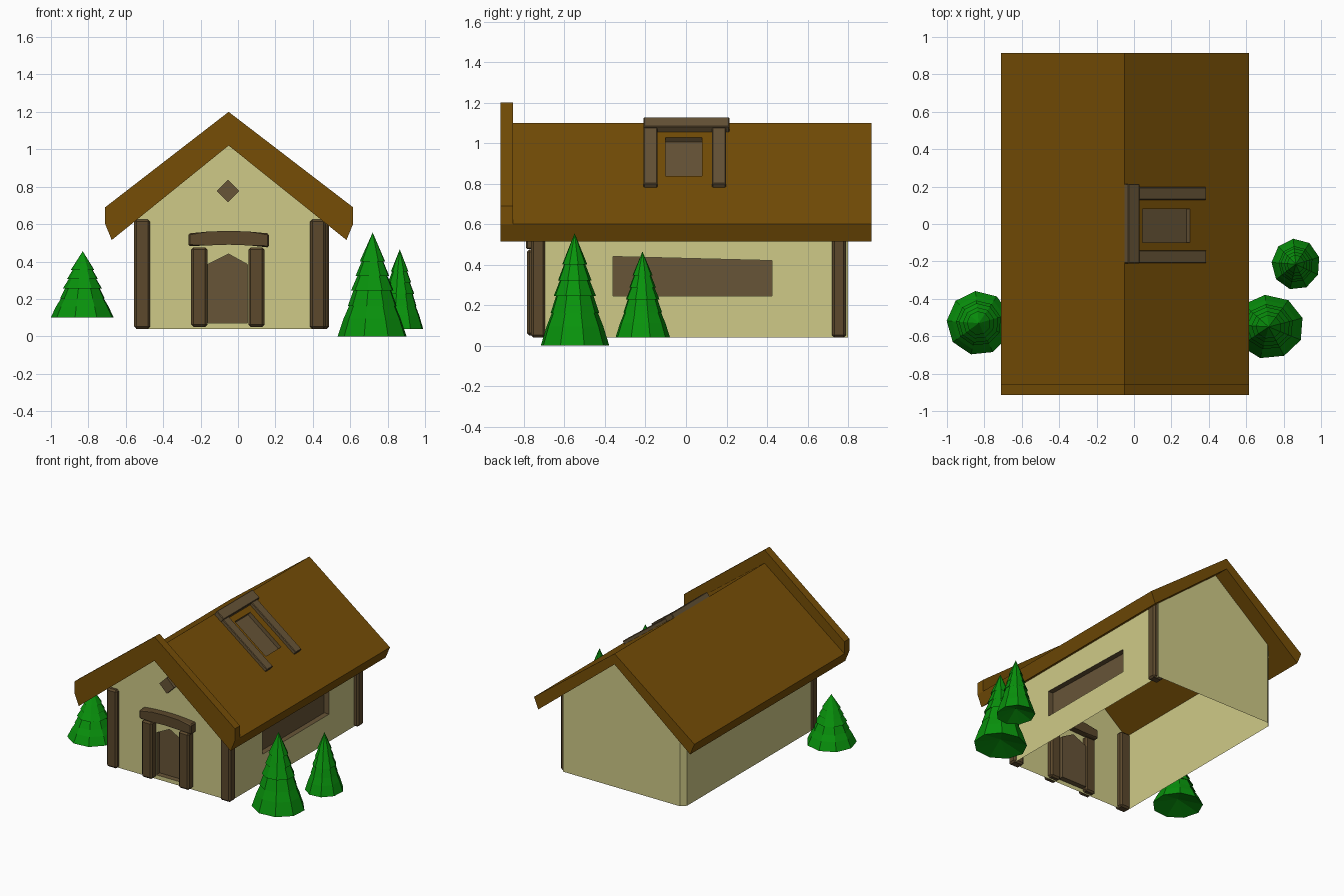
import bpy, bmesh, math
from mathutils import Vector, Matrix

cube = bpy.data.objects.get("Cube")
if cube:
    bpy.data.objects.remove(cube, do_unlink=True)


def material(name, r, g, b):
    lin = [(c / 255) ** 2.2 for c in (r, g, b)] + [1]
    m = bpy.data.materials.new(name)
    m.use_nodes = True
    m.diffuse_color = lin
    m.node_tree.nodes["Principled BSDF"].inputs["Base Color"].default_value = lin
    return m


CREAM = material("cream plaster", 206, 201, 134)
ROOF = material("roof brown", 117, 79, 15)
DARK = material("dark timber", 92, 74, 48)
WOOD = material("pale timber", 103, 85, 58)
GREEN = material("pine green", 17, 146, 20)


def finish(name, bm, *mats):
    bmesh.ops.recalc_face_normals(bm, faces=bm.faces)
    me = bpy.data.meshes.new(name)
    bm.to_mesh(me)
    bm.free()
    for m in mats:
        me.materials.append(m)
    ob = bpy.data.objects.new(name, me)
    bpy.context.collection.objects.link(ob)
    return ob


def box(name, lo, hi, mat, bevel=0.0, matrix=None):
    """Box between two corners, optionally bevelled and transformed."""
    lo, hi = Vector(lo), Vector(hi)
    bm = bmesh.new()
    bmesh.ops.create_cube(bm, size=1)
    for v in bm.verts:
        v.co = (lo + hi) / 2 + v.co * (hi - lo)
    if bevel:
        bmesh.ops.bevel(bm, geom=bm.edges[:], offset=bevel, segments=1, affect='EDGES')
    if matrix:
        bm.transform(matrix)
    return finish(name, bm, mat)


def recess(bm, face, inner, push):
    """Cut a sunken panel into a face; inner points follow the face's vertex order."""
    outer = list(face.verts)
    rim = [bm.verts.new(p) for p in inner]
    back = [bm.verts.new(Vector(p) + Vector(push)) for p in inner]
    bm.faces.remove(face)
    n = len(outer)
    for i in range(n):
        j = (i + 1) % n
        bm.faces.new((outer[i], outer[j], rim[j], rim[i]))
        bm.faces.new((rim[i], rim[j], back[j], back[i])).material_index = 1
    bm.faces.new(back).material_index = 1


def prism(profile, y0, y1):
    """Extrude an x-z outline along y; returns the mesh and its side faces."""
    bm = bmesh.new()
    a = [bm.verts.new((x, y0, z)) for x, z in profile]
    b = [bm.verts.new((x, y1, z)) for x, z in profile]
    n = len(a)
    sides = [bm.faces.new((a[i], a[(i + 1) % n], b[(i + 1) % n], b[i])) for i in range(n)]
    bm.faces.new(a)
    bm.faces.new(b)
    return bm, sides


RIDGE = -0.05
FLOOR = 0.04
FRONT, BACK, LEFT, RIGHT = -0.735, 0.8, -0.545, 0.455

# House walls: open shell with sunken door and side window
bm = bmesh.new()


def wall_top(x):
    return 1.02 - 0.795 * abs(x - RIDGE)


def corner(x, y):
    return bm.verts.new((x, y, FLOOR)), bm.verts.new((x, y, wall_top(x)))


fl, fr, br = corner(LEFT, FRONT), corner(RIGHT, FRONT), corner(RIGHT, BACK)
bl, lb = corner(LEFT + 0.035, BACK), corner(LEFT, BACK - 0.035)
peak_f = bm.verts.new((RIDGE, FRONT, 1.02))
peak_b = bm.verts.new((RIDGE, BACK, 1.02))
front = bm.faces.new((fl[0], fr[0], fr[1], peak_f, fl[1]))
side = bm.faces.new((fr[0], br[0], br[1], fr[1]))
bm.faces.new((br[0], bl[0], bl[1], peak_b, br[1]))
for p, q in ((bl, lb), (lb, fl)):
    bm.faces.new((p[0], q[0], q[1], p[1]))
door = [(-0.16, 0.07), (0.05, 0.07), (0.05, 0.385), (RIDGE, 0.44), (-0.16, 0.385)]
recess(bm, front, [(x, FRONT, z) for x, z in door], (0, 0.04, 0))
window = [(-0.36, 0.245), (0.425, 0.245), (0.425, 0.42), (-0.36, 0.44)]
recess(bm, side, [(RIGHT, y, z) for y, z in window], (-0.04, 0, 0))
finish("house_walls", bm, CREAM, WOOD)

# Main roof with sunken skylight on the right slope
SLOPE = math.atan2(0.5, 0.665)
NORMAL = Vector((math.sin(SLOPE), 0, math.cos(SLOPE)))


def roof_z(x):
    return 1.1 - math.tan(SLOPE) * (x - RIDGE)


under = [(0.58, 0.515), (RIDGE, 1.02), (-0.675, 0.515)]
bm, sides = prism([(-0.71, 0.6), (RIDGE, 1.1), (0.615, 0.6)] + under, -0.86, 0.915)
pane = [(0.045, -0.1), (0.3, -0.1), (0.3, 0.08), (0.045, 0.08)]
recess(bm, sides[1], [(x, y, roof_z(x)) for x, y in pane], NORMAL * -0.03)
finish("main_roof", bm, ROOF, WOOD)

# Raised gable board at the front
bm, sides = prism([(-0.71, 0.6), (-0.71, 0.69), (RIDGE, 1.2), (0.615, 0.69), (0.615, 0.6)]
                  + under, -0.915, -0.855)
finish("front_gable_board", bm, ROOF)

# Skylight rails and head beam lying on the slope
on_slope = Matrix.Translation((RIDGE, 0, 1.1)) @ Matrix.Rotation(SLOPE, 4, 'Y')
for name, y in (("skylight_rail_front", -0.175), ("skylight_rail_back", 0.163)):
    box(name, (0.07, y - 0.034, -0.01), (0.53, y + 0.034, 0.025), WOOD, 0.004, on_slope)
box("skylight_head_beam", (0.0, -0.21, -0.01), (0.075, 0.215, 0.035), WOOD, 0.004, on_slope)

# Corner posts
for name, x0, y0 in (("front_left_post", 0.385, -0.765), ("front_right_post", -0.555, -0.765),
                     ("back_post", 0.402, 0.72)):
    box(name, (x0, y0, 0.04), (x0 + 0.085, y0 + 0.07, 0.625), DARK, 0.012)

# Door frame: two jambs and an arched lintel
for name, x in (("door_jamb_right", -0.207), ("door_jamb_left", 0.098)):
    box(name, (x - 0.043, -0.785, 0.05), (x + 0.043, -0.7, 0.475), DARK, 0.012)
bm, _ = prism([(-0.265, 0.482), (-0.265, 0.55), (-0.16, 0.56), (RIDGE, 0.564), (0.06, 0.56),
               (0.165, 0.55), (0.165, 0.475), (0.06, 0.486), (RIDGE, 0.49), (-0.16, 0.486)],
              -0.79, -0.69)
bmesh.ops.bevel(bm, geom=bm.edges[:], offset=0.008, segments=1, affect='EDGES')
finish("door_lintel", bm, DARK)

# Diamond ornament on the gable
turn = Matrix.Translation((RIDGE - 0.003, FRONT, 0.777)) @ Matrix.Rotation(math.pi / 4, 4, 'Y')
box("gable_diamond", (-0.043, -0.03, -0.043), (0.043, 0.0, 0.043), WOOD, 0, turn)

# Pine trees: (radius, height) rings of stacked skirts, as shares of the full size
TIERS = [(1, 0), (0.83, 0.17), (0.65, 0.31), (0.71, 0.29), (0.53, 0.46), (0.62, 0.44),
         (0.41, 0.6), (0.49, 0.58), (0.29, 0.74), (0.37, 0.72)]


def tree(name, x, y, base, top, rx, ry, sides=9):
    bm = bmesh.new()
    rings = []
    for r, h in TIERS:
        ring = []
        for i in range(sides):
            a = math.tau * (i + 0.4) / sides
            ring.append(bm.verts.new((x + rx * r * math.cos(a), y + ry * r * math.sin(a),
                                      base + h * (top - base))))
        rings.append(ring)
    tip = bm.verts.new((x, y, top))
    hollow = bm.verts.new((x, y, base + 0.05))
    for i in range(sides):
        j = (i + 1) % sides
        for a, b in zip(rings, rings[1:]):
            bm.faces.new((a[i], a[j], b[j], b[i]))
        bm.faces.new((rings[-1][i], rings[-1][j], tip))
        bm.faces.new((rings[0][j], rings[0][i], hollow))
    finish(name, bm, GREEN)


tree("large_pine", 0.72, -0.55, 0.0, 0.555, 0.188, 0.172)
tree("slim_pine", 0.865, -0.215, 0.04, 0.465, 0.13, 0.137)
tree("small_pine", -0.83, -0.53, 0.1, 0.455, 0.172, 0.172)
